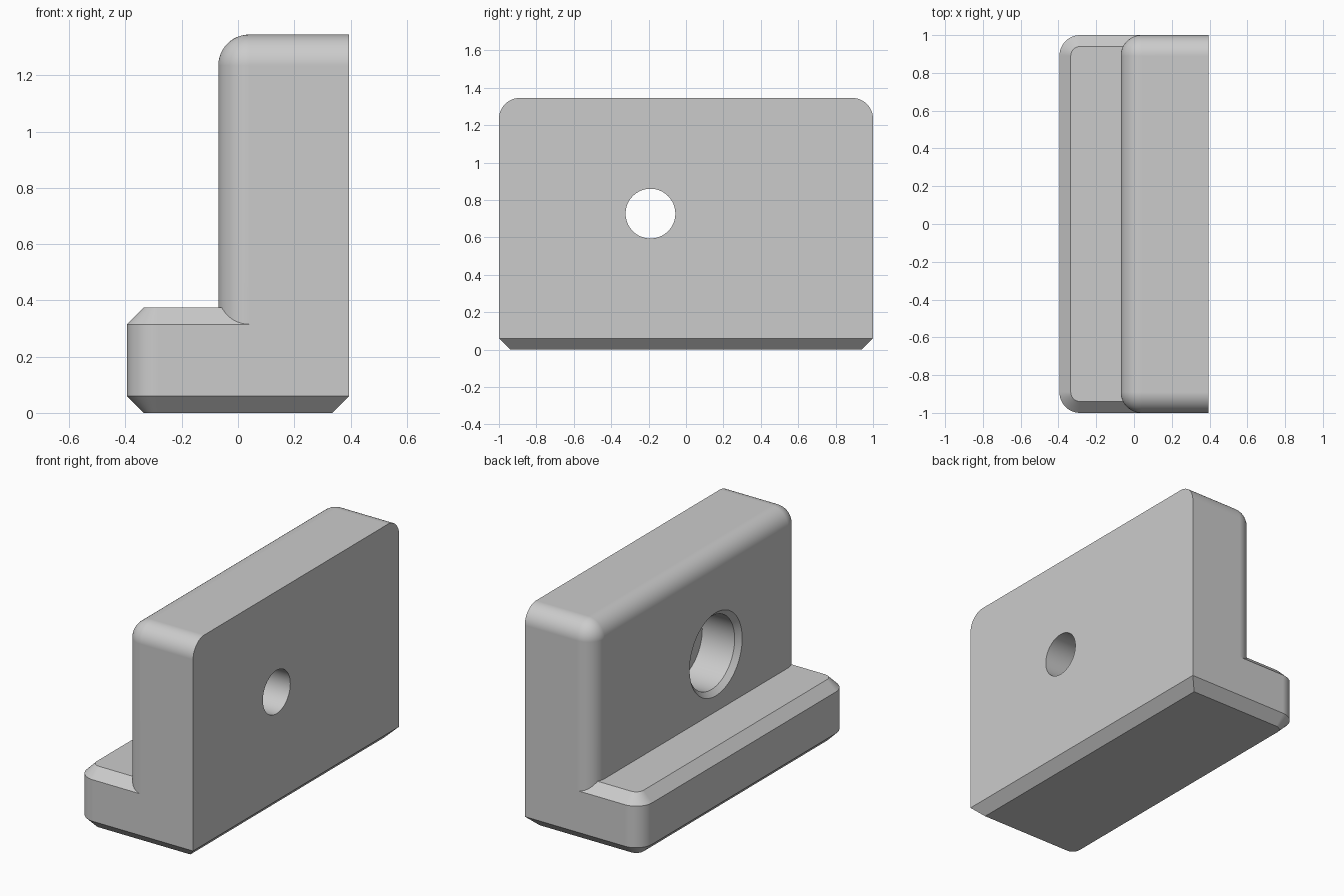
import bpy
import bmesh
from math import sin, cos, pi, radians

cube = bpy.data.objects.get("Cube")
if cube:
    bpy.data.objects.remove(cube, do_unlink=True)

SIDE, HALF, TOP = 0.395, 1.0, 1.345    # half width, half length, height
FOOT_TOP, CHAMFER = 0.375, 0.06
FACE, FILLET = -0.07, 0.11             # upright's inner face, edge radius
STEPS = 12

grey = bpy.data.materials.new("plain grey")
grey.use_nodes = True
grey.diffuse_color = (0.6, 0.6, 0.6, 1)
grey.node_tree.nodes["Principled BSDF"].inputs["Base Color"].default_value = (0.6, 0.6, 0.6, 1)


def loft(name, rings):
    """Solid through a stack of closed rings with equal point counts."""
    bm = bmesh.new()
    rows = [[bm.verts.new(p) for p in ring] for ring in rings]
    for a, b in zip(rows, rows[1:]):
        for i in range(len(a)):
            j = (i + 1) % len(a)
            bm.faces.new((a[i], a[j], b[j], b[i]))
    bm.faces.new(rows[0])
    bm.faces.new(rows[-1])
    bmesh.ops.remove_doubles(bm, verts=bm.verts, dist=1e-5)
    bmesh.ops.recalc_face_normals(bm, faces=bm.faces)
    mesh = bpy.data.meshes.new(name)
    bm.to_mesh(mesh)
    bm.free()
    mesh.materials.append(grey)
    obj = bpy.data.objects.new(name, mesh)
    bpy.context.collection.objects.link(obj)
    return obj


def arch(half, start, end, radius):
    """Outline (u, v): square at v = start, two rounded corners at v = end."""
    s = 1 if end > start else -1
    pts = [(-half, start), (half, start)]
    for side in (1, -1):
        for k in range(STEPS + 1):
            a = pi / 2 * (k if side == 1 else STEPS - k) / STEPS
            pts.append((side * (half - radius + radius * cos(a)),
                        end - s * (radius - radius * sin(a))))
    return pts


def combine(target, other, operation):
    mod = target.modifiers.new(operation.lower(), 'BOOLEAN')
    mod.operation, mod.solver, mod.object = operation, 'EXACT', other
    bpy.context.view_layer.objects.active = target
    bpy.ops.object.modifier_apply(modifier=mod.name)
    bpy.data.objects.remove(other, do_unlink=True)


# Foot: rounded outer corners, chamfered below all round and above
foot_levels = [(0, CHAMFER, CHAMFER), (CHAMFER, 0, 0),
               (FOOT_TOP - CHAMFER, 0, 0), (FOOT_TOP, CHAMFER, 0)]
bracket = loft("bracket", [
    [(x, y, z) for y, x in arch(HALF - d, SIDE - back, -SIDE + d, FILLET - d)]
    for z, d, back in foot_levels])

# Upright: rounded upper corners and filleted inner face edges
angles = [pi / 2 * k / STEPS for k in range(STEPS + 1)]
layers = [(FACE + FILLET * (1 - cos(a)), FILLET * (1 - sin(a))) for a in angles]
layers.append((SIDE, 0))
upright = loft("upright", [
    [(x, y, z) for y, z in arch(HALF - d, 0.1, TOP - d, FILLET - d)]
    for x, d in layers])
combine(bracket, upright, 'UNION')

# Bolt hole with a chamfered counterbore on the inner face
hole_profile = [(FACE - 0.02, 0.275), (FACE + 0.03, 0.225), (0.18, 0.225),
                (0.18, 0.133), (SIDE + 0.1, 0.133)]
turns = [2 * pi * k / 64 for k in range(64)]
hole = loft("bolt_hole_cutter", [
    [(x, -0.19 + r * cos(a), 0.727 + r * sin(a)) for a in turns]
    for x, r in hole_profile])
hole.hide_render = True
combine(bracket, hole, 'DIFFERENCE')

# Smooth fillets, crisp chamfers
bpy.ops.object.select_all(action='DESELECT')
bracket.select_set(True)
bpy.context.view_layer.objects.active = bracket
bpy.ops.object.shade_smooth_by_angle(angle=radians(25))
weighted = bracket.modifiers.new("weighted normals", 'WEIGHTED_NORMAL')
weighted.keep_sharp = True
